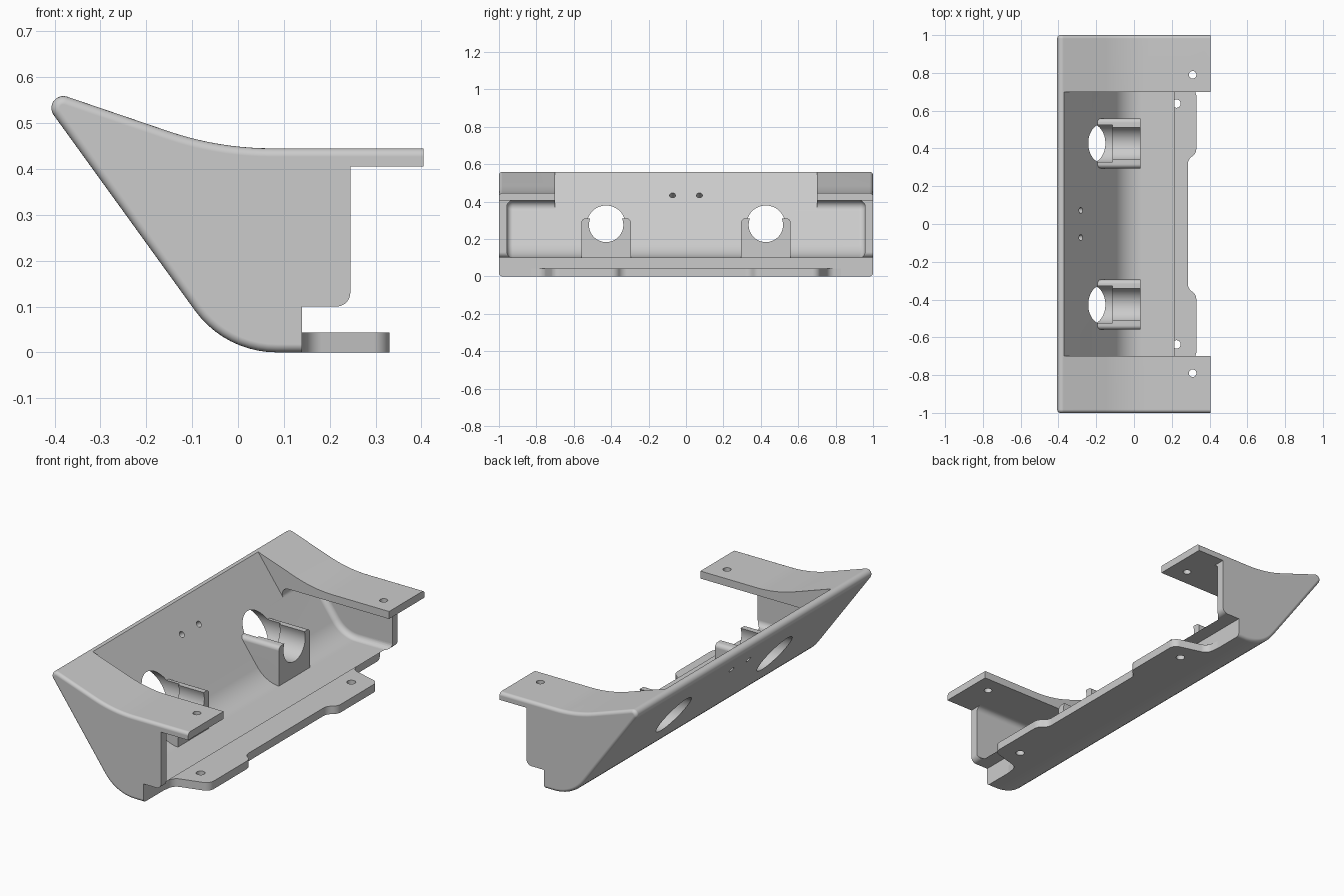
import bpy
import bmesh
from math import tan, pi, atan2, cos, sin, hypot
from mathutils import Vector, Matrix

if "Cube" in bpy.data.objects:
    bpy.data.objects.remove(bpy.data.objects["Cube"], do_unlink=True)

grey = bpy.data.materials.new("plain grey")
grey.use_nodes = True
grey.diffuse_color = (0.6, 0.6, 0.6, 1)
grey.node_tree.nodes["Principled BSDF"].inputs["Base Color"].default_value = grey.diffuse_color


def rounded(corners, steps=10):
    """Turn (a, b, radius) corners into an outline with true arcs."""
    out = []
    for i, (a, b, r) in enumerate(corners):
        p = Vector((a, b))
        if r == 0:
            out.append(p)
            continue
        u = (Vector(corners[i - 1][:2]) - p).normalized()
        v = (Vector(corners[(i + 1) % len(corners)][:2]) - p).normalized()
        reach = r / tan(u.angle(v) / 2)
        centre = p + (u + v).normalized() * hypot(reach, r)
        s, e = p + u * reach - centre, p + v * reach - centre
        first = atan2(s.y, s.x)
        sweep = (atan2(e.y, e.x) - first + pi) % (2 * pi) - pi
        for k in range(steps + 1):
            t = first + sweep * k / steps
            out.append(centre + Vector((cos(t), sin(t))) * r)
    return out


def to_object(bm, name):
    bmesh.ops.recalc_face_normals(bm, faces=bm.faces)
    mesh = bpy.data.meshes.new(name)
    bm.to_mesh(mesh)
    bm.free()
    obj = bpy.data.objects.new(name, mesh)
    bpy.context.collection.objects.link(obj)
    return obj


def prism(name, corners, lo, hi, flat=False, bevel=0, rule=None):
    """Extrude a profile along y (or along z when flat), rounding chosen edges."""
    bm = bmesh.new()
    outline = rounded(corners)
    rings = [[bm.verts.new((p.x, p.y, h) if flat else (p.x, h, p.y)) for p in outline]
             for h in (lo, hi)]
    for ring in rings:
        bm.faces.new(ring)
    n = len(outline)
    for i in range(n):
        j = (i + 1) % n
        bm.faces.new((rings[0][i], rings[0][j], rings[1][j], rings[1][i]))
    bmesh.ops.recalc_face_normals(bm, faces=bm.faces)
    if bevel:
        edges = [e for e in bm.edges if rule(e.verts[0].co, e.verts[1].co)]
        bmesh.ops.bevel(bm, geom=edges, offset=bevel, segments=5, profile=0.5,
                        affect='EDGES', clamp_overlap=True)
    return to_object(bm, name)


def rod(name, centre, axis, radius, length, sides=48):
    bm = bmesh.new()
    turn = Vector((0, 0, 1)).rotation_difference(Vector(axis)).to_matrix().to_4x4()
    bmesh.ops.create_cone(bm, cap_ends=True, segments=sides, radius1=radius, radius2=radius,
                          depth=length, matrix=Matrix.Translation(centre) @ turn)
    return to_object(bm, name)


def combine(target, tool, operation='DIFFERENCE'):
    mod = target.modifiers.new("join", 'BOOLEAN')
    mod.operation, mod.solver, mod.object = operation, 'EXACT', tool
    bpy.context.view_layer.objects.active = target
    bpy.ops.object.modifier_apply(modifier=mod.name)
    bpy.data.objects.remove(tool, do_unlink=True)


def finish(obj):
    obj.data.materials.clear()
    obj.data.materials.append(grey)
    bpy.ops.object.select_all(action='DESELECT')
    obj.select_set(True)
    bpy.context.view_layer.objects.active = obj
    bpy.ops.object.shade_smooth_by_angle(angle=pi / 6)
    mod = obj.modifiers.new("clean shading", 'WEIGHTED_NORMAL')
    mod.keep_sharp = True


def inner(z):
    """x of the sloping wall's inner face at height z"""
    return -0.37 - (z - 0.555) * 0.723


# Outer shell, with its two ends softened along the outside of the profile
def shell_rim(a, b):
    m = (a + b) / 2
    return a.y == b.y and not (m.x > 0.13 and m.z < 0.44)


shell = prism("bumper_shell", [
    (-0.45, 0.584, 0.026), (-0.042, 0.445, 0.7), (0.405, 0.445, 0), (0.405, 0.405, 0),
    (0.245, 0.405, 0), (0.245, 0.1, 0.03), (0.14, 0.1, 0), (0.14, 0, 0),
    (-0.028, 0, 0.22)], -1, 1, bevel=0.018, rule=shell_rim)

# Hollow inside and the open middle of the top
combine(shell, prism("cavity", [
    (inner(0.405), 0.405, 0.035), (0.6, 0.405, 0), (0.6, 0.1, 0), (inner(0.1), 0.1, 0.17)],
    -0.957, 0.957, bevel=0.03, rule=lambda a, b: a.y == b.y and (a.x + b.x) / 2 < 0.59))
combine(shell, prism("opening", [
    (inner(0.34) + 0.0006, 0.34, 0), (inner(0.65) + 0.0006, 0.65, 0),
    (0.6, 0.65, 0), (0.6, 0.34, 0)], -0.7, 0.7))

for side in (-1, 1):
    y = 0.427 * side
    # Cradle behind each round opening
    combine(shell, prism("cradle", [
        (-0.22, 0.31, 0), (0.035, 0.31, 0), (0.035, 0.08, 0), (-0.05, 0.08, 0)],
        y - 0.132, y + 0.132, bevel=0.022,
        rule=lambda a, b: a.y == b.y and min(a.z, b.z) > 0.3), 'UNION')
    combine(shell, rod("cradle_bore", (0, y, 0.275), (1, 0, 0), 0.092, 0.4))
    combine(shell, rod("round_opening", (-0.365, y, 0.275), (1, 0, 0), 0.104, 0.5))
    # Small holes through the sloping wall and the top flanges
    combine(shell, rod("sensor_hole", (-0.3, 0.072 * side, 0.42), (0.81, 0, 0.586), 0.016, 0.25, 24))
    combine(shell, rod("flange_hole", (0.31, 0.79 * side, 0.42), (0, 0, 1), 0.02, 0.2, 24))
finish(shell)

# Lower mounting plate with two lobes
half = [(0.14, 0.83, 0), (0.15, 0.76, 0.05), (0.33, 0.71, 0.045),
        (0.33, 0.375, 0.05), (0.285, 0.34, 0.05)]
plate = prism("mounting_plate", half + [(x, -y, r) for x, y, r in reversed(half)],
              0, 0.043, flat=True)
for side in (-1, 1):
    combine(plate, rod("plate_hole", (0.225, 0.637 * side, 0), (0, 0, 1), 0.022, 0.3, 24))
finish(plate)
